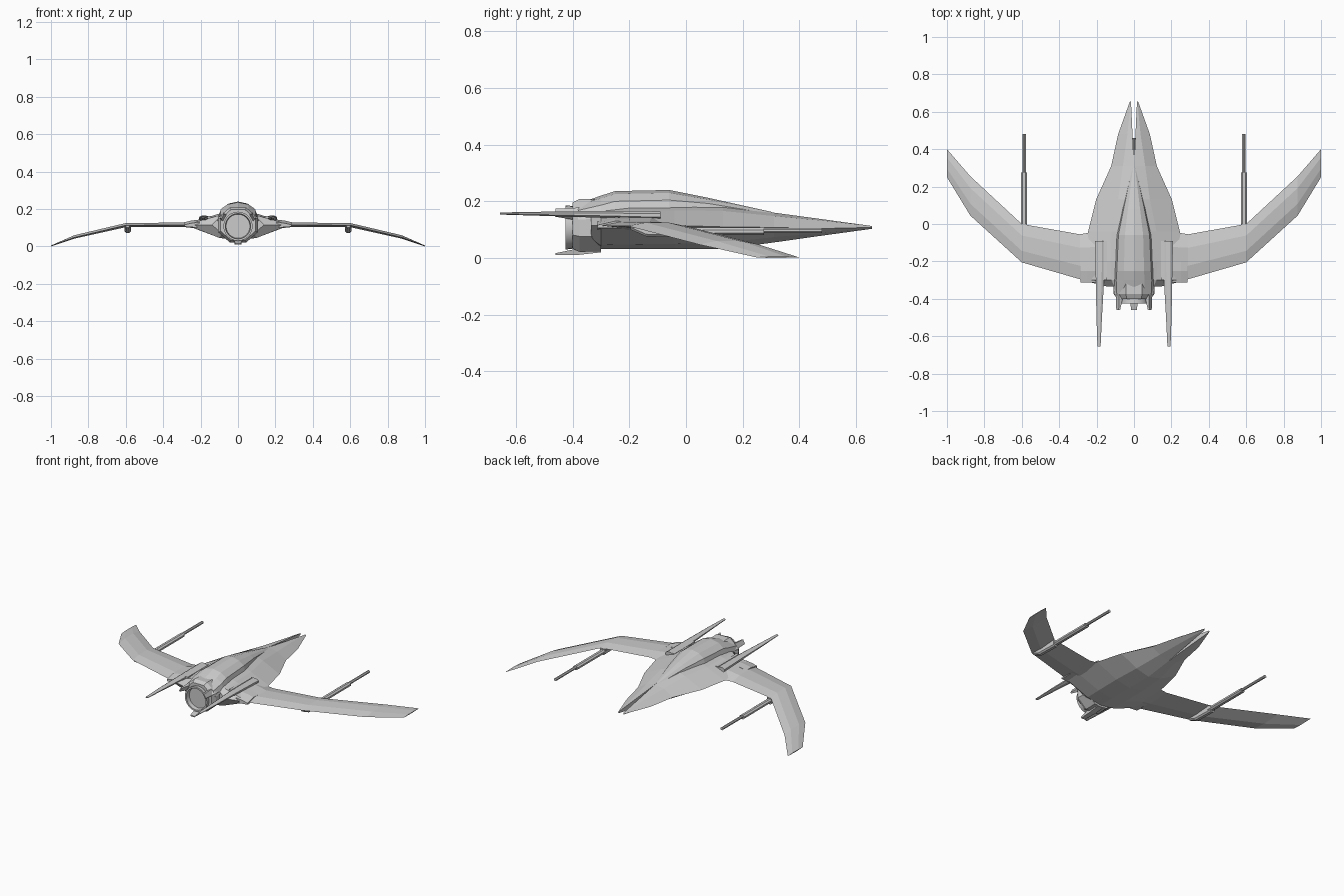
import bpy, bmesh, math
from mathutils import Vector, Matrix


def finish(name, bm, mirror=False):
    bmesh.ops.remove_doubles(bm, verts=bm.verts, dist=0.0004)
    bmesh.ops.recalc_face_normals(bm, faces=bm.faces)
    me = bpy.data.meshes.new(name)
    bm.to_mesh(me)
    bm.free()
    ob = bpy.data.objects.new(name, me)
    bpy.context.collection.objects.link(ob)
    if mirror:
        m = ob.modifiers.new("mirror", 'MIRROR')
        m.use_clip = True
    return ob


def loft(name, rings, mirror=False, open_centre=False, caps=(True, True)):
    """Skin closed rings of equal length; optionally drop walls on x = 0."""
    bm = bmesh.new()
    vs = [[bm.verts.new(p) for p in r] for r in rings]
    n = len(rings[0])
    for a, b in zip(vs, vs[1:]):
        for i in range(n):
            j = (i + 1) % n
            bm.faces.new((a[i], a[j], b[j], b[i]))
    if caps[0]:
        bm.faces.new(vs[0])
    if caps[1]:
        bm.faces.new(vs[-1][::-1])
    if open_centre:
        dead = [f for f in bm.faces if all(v.co.x < 1e-4 for v in f.verts)]
        bmesh.ops.delete(bm, geom=dead, context='FACES')
    return finish(name, bm, mirror)


def ring(x, y, z, rx, rz, n, turn=0.0):
    return [(x + rx * math.cos(turn + 2 * math.pi * i / n), y,
             z + rz * math.sin(turn + 2 * math.pi * i / n)) for i in range(n)]


# Hull: y, inner x, top z, shoulder (x, z), edge (x, z), chine (x, z), keel z
hull = [
    (0.655, 0.016, 0.113, 0.018, 0.113, 0.022, 0.108, 0.019, 0.104, 0.103),
    (0.48, 0.008, 0.137, 0.035, 0.132, 0.085, 0.104, 0.045, 0.088, 0.079),
    (0.31, 0.0, 0.160, 0.060, 0.148, 0.122, 0.108, 0.065, 0.074, 0.055),
    (0.13, 0.0, 0.195, 0.085, 0.166, 0.203, 0.110, 0.090, 0.053, 0.031),
    (-0.04, 0.0, 0.205, 0.120, 0.168, 0.245, 0.115, 0.100, 0.050, 0.031),
    (-0.20, 0.0, 0.205, 0.125, 0.168, 0.285, 0.116, 0.100, 0.048, 0.031),
    (-0.30, 0.0, 0.195, 0.120, 0.160, 0.280, 0.116, 0.100, 0.046, 0.031),
    (-0.335, 0.0, 0.18, 0.105, 0.150, 0.140, 0.115, 0.085, 0.070, 0.055)]
loft("hull", [[(c, y, t), (sx, y, sz), (ex, y, ez), (bx, y, bz), (c, y, k)]
              for y, c, t, sx, sz, ex, ez, bx, bz, k in hull],
     mirror=True, open_centre=True)

# Bar lying in the nose slit
loft("nose_slit_bar", [ring(0, y, z, 0.008, 0.012, 6)
                       for y, z in ((0.30, 0.145), (0.46, 0.118))])

# Faceted dorsal housing: y, half width, base z, top z
dorsal = [(0.30, 0.012, 0.145, 0.163), (0.08, 0.065, 0.165, 0.212),
          (-0.06, 0.098, 0.155, 0.240), (-0.25, 0.108, 0.150, 0.236),
          (-0.30, 0.112, 0.140, 0.220), (-0.38, 0.108, 0.135, 0.192)]
loft("dorsal_housing",
     [[(0, y, t), (0.5 * w, y, t - 0.12 * (t - b)), (0.85 * w, y, t - 0.42 * (t - b)),
       (w, y, b), (0, y, b)] for y, w, b, t in dorsal], mirror=True, open_centre=True)

# Cranked wing: x, leading y, trailing y, edge z, thickness above and below
wing = [(0.12, -0.03, -0.335, 0.112, 0.045, 0.035),
        (0.20, -0.04, -0.315, 0.114, 0.030, 0.020),
        (0.29, -0.055, -0.295, 0.114, 0.014, 0.010),
        (0.60, 0.00, -0.205, 0.113, 0.012, 0.010),
        (0.875, 0.255, 0.045, 0.048, 0.012, 0.006),
        (1.00, 0.40, 0.25, 0.002, 0.003, 0.002)]
loft("wing", [[(x, l, z), (x, l + (t - l) * 0.3, z + up), (x, l + (t - l) * 0.7, z + up),
               (x, t, z), (x, l + (t - l) * 0.6, z - dn)]
              for x, l, t, z, up, dn in wing], mirror=True)

# Trailing fairing at each wing root
loft("wing_root_fairing", [[(0.205, y, 0.10), (0.285, y, 0.106), (0.285, y, zt - 0.008),
                            (0.25, y, zt), (0.205, y, zt + 0.006)]
                           for y, zt in ((-0.20, 0.137), (-0.25, 0.138), (-0.312, 0.124))],
     mirror=True)

# Long tail spikes
loft("tail_spike", [ring(x, y, z, rx, rz, 8, math.pi / 8) for x, y, z, rx, rz in
                    ((0.182, -0.09, 0.150, 0.029, 0.016), (0.182, -0.30, 0.154, 0.024, 0.013),
                     (0.186, -0.50, 0.156, 0.016, 0.008), (0.187, -0.655, 0.157, 0.009, 0.004))],
     mirror=True)
loft("spike_rail", [[(0.145, y, 0.13), (0.163, y, 0.13), (0.163, y, 0.163), (0.145, y, 0.163)]
                    for y in (-0.09, -0.30)], mirror=True)

# Wing guns: pod under the wing, thick sleeve, thin barrel
loft("gun_pod", [[(0.59 - w, y, 0.112), (0.59 + w, y, 0.112), (0.59 + w, y, zb + 0.008),
                  (0.59 + w * 0.5, y, zb), (0.59 - w * 0.5, y, zb), (0.59 - w, y, zb + 0.008)]
                 for y, w, zb in ((-0.195, 0.01, 0.100), (-0.14, 0.017, 0.076),
                                  (0.0, 0.017, 0.072))], mirror=True)
loft("gun_sleeve", [ring(0.588, y, 0.094, 0.018, 0.014, 8, math.pi / 8)
                    for y in (-0.02, 0.275)], mirror=True)
loft("gun_barrel", [ring(0.588, y, 0.097, 0.010, 0.009, 8, math.pi / 8)
                    for y in (0.27, 0.48)], mirror=True)

# Engine nozzle: outer shell, lip, inner wall and recessed disc
nozzle = loft("engine_nozzle", [ring(0, y, 0.108, r, r, 24) for y, r in
                                ((-0.28, 0.070), (-0.35, 0.070), (-0.425, 0.078),
                                 (-0.425, 0.068), (-0.36, 0.058))])
bpy.context.view_layer.objects.active = nozzle
nozzle.select_set(True)
bpy.ops.object.shade_smooth_by_angle(angle=math.radians(30))

# Octagonal collar round the nozzle
loft("engine_collar", [ring(0, y, 0.115, r, r * 0.88, 8, math.pi / 8) for y, r in
                       ((-0.30, 0.112), (-0.375, 0.115), (-0.40, 0.100), (-0.40, 0.078))])

# Three swept fins around the nozzle
for k, ang in enumerate((30, 150, 270)):
    rot = Matrix.Rotation(-math.radians(ang), 4, 'Y')
    fin = [(-0.30, 0.068, 0.092, 0.024), (-0.38, 0.078, 0.101, 0.022),
           (-0.46, 0.095, 0.102, 0.016)]
    loft(f"engine_fin_{k + 1}",
         [[rot @ Vector(p) + Vector((0, 0, 0.112)) for p in
           ((a, y, -w), (b, y, -w * 0.8), (b, y, w * 0.8), (a, y, w))]
          for y, a, b, w in fin])
